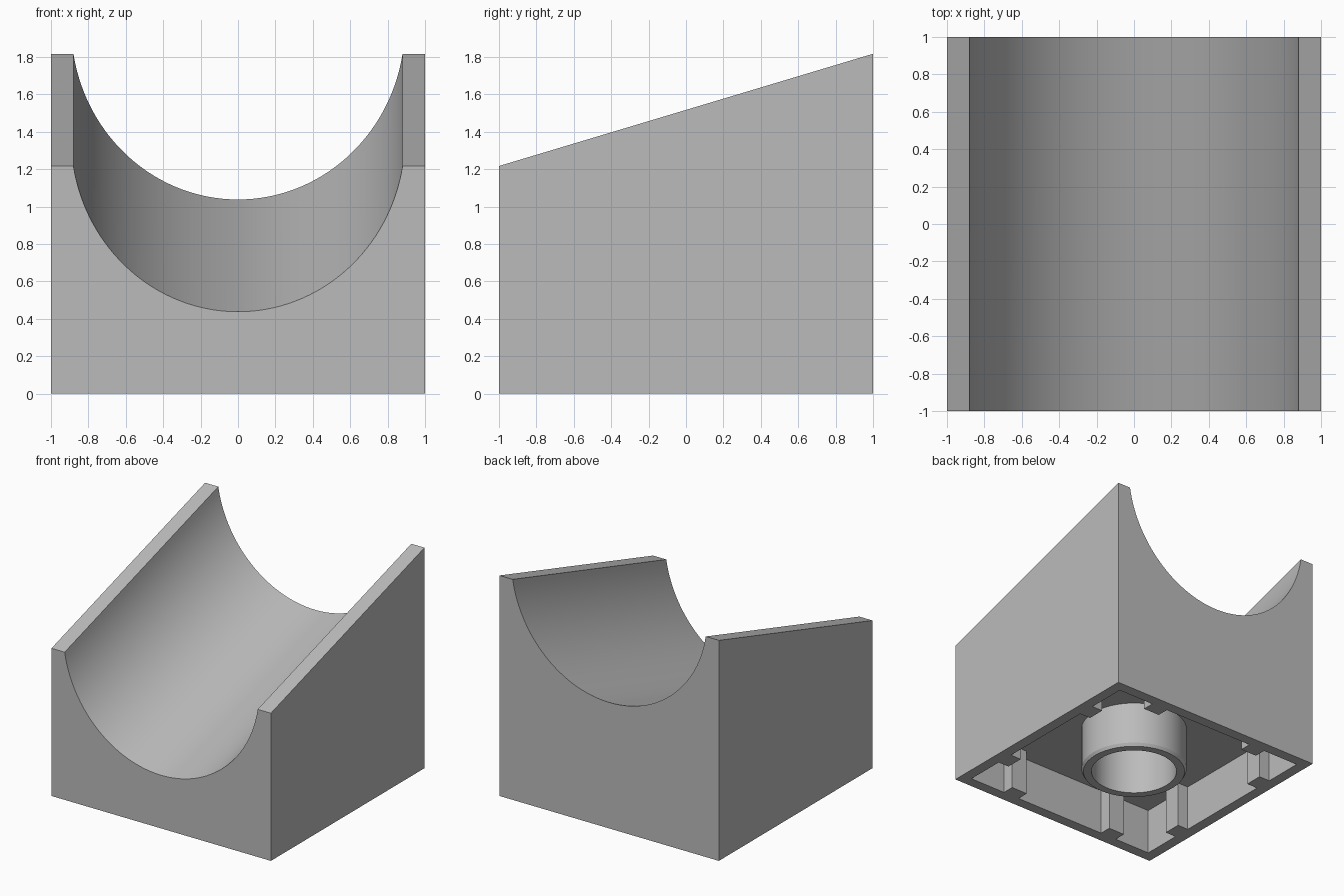
import bpy, bmesh
from math import sin, cos, pi, asin, sqrt

cube = bpy.data.objects.get("Cube")
if cube:
    bpy.data.objects.remove(cube, do_unlink=True)

WALL, CEILING = 0.09, 0.385       # underside wall thickness and cavity height
RISE = 0.6                        # climb of the slope from front to back
LOW, LIP, RADIUS = 1.217, 0.88, 0.892
SLANT = sqrt(1 + (RISE / 2) ** 2)

gray = bpy.data.materials.new("light gray")
gray.use_nodes = True
gray.diffuse_color = (0.5, 0.5, 0.5, 1)
gray.node_tree.nodes["Principled BSDF"].inputs["Base Color"].default_value = (0.5, 0.5, 0.5, 1)


def finish(bm, name):
    bmesh.ops.recalc_face_normals(bm, faces=bm.faces)
    mesh = bpy.data.meshes.new(name)
    bm.to_mesh(mesh)
    bm.free()
    mesh.materials.append(gray)
    obj = bpy.data.objects.new(name, mesh)
    bpy.context.collection.objects.link(obj)
    return obj


def box(name, low, high):
    bm = bmesh.new()
    bmesh.ops.create_cube(bm, size=1)
    for v in bm.verts:
        v.co = [a + (c + 0.5) * (b - a) for a, b, c in zip(low, high, v.co)]
    return finish(bm, name)


def activate(obj):
    bpy.ops.object.select_all(action='DESELECT')
    obj.select_set(True)
    bpy.context.view_layer.objects.active = obj


def smooth(obj):
    activate(obj)
    bpy.ops.object.shade_smooth_by_angle(angle=pi / 6)


# Sloped block with a round trough running up the slope
half = asin(LIP / RADIUS)
centre = LOW + RADIUS * cos(half) * SLANT
steps = 64
arc = [half * (1 - 2 * i / steps) for i in range(steps + 1)]
profile = [(-1, 0), (1, 0), (1, LOW)]
profile += [(RADIUS * sin(a), centre - RADIUS * cos(a) * SLANT) for a in arc]
profile += [(-1, LOW)]
bm = bmesh.new()
front = [bm.verts.new((x, -1, z)) for x, z in profile]
back = [bm.verts.new((x, 1, z + RISE if z > 0 else 0)) for x, z in profile]
bm.faces.new(front)
bm.faces.new(back)
for i in range(len(profile)):
    j = (i + 1) % len(profile)
    bm.faces.new((front[i], front[j], back[j], back[i]))
block = finish(bm, "trough_block")

# Hollow underside
inner = 1 - WALL
cutter = box("cavity_cutter", (-inner, -inner, -0.2), (inner, inner, CEILING))
cutter.hide_render = True
activate(block)
cut = block.modifiers.new("cavity", 'BOOLEAN')
cut.operation, cut.solver, cut.object = 'DIFFERENCE', 'EXACT', cutter
bpy.ops.object.modifier_apply(modifier=cut.name)
bpy.data.objects.remove(cutter, do_unlink=True)
smooth(block)

# Two gripping ribs on each inner wall
for wall in range(4):
    for side in (-0.5, 0.5):
        rib = box("grip_rib", (side - 0.075, -inner, 0), (side + 0.075, -inner + 0.1, CEILING))
        rib.rotation_euler.z = wall * pi / 2

# Central tube, turned from a profile with a bevelled rim
section = [(0.335, CEILING), (0.335, 0), (0.4, 0), (0.415, 0.025), (0.415, CEILING)]
bm = bmesh.new()
turns = 48
rings = [[bm.verts.new((r * cos(2 * pi * k / turns), r * sin(2 * pi * k / turns), z))
          for k in range(turns)] for r, z in section]
for a, b in zip(rings, rings[1:]):
    for k in range(turns):
        n = (k + 1) % turns
        bm.faces.new((a[k], a[n], b[n], b[k]))
smooth(finish(bm, "centre_tube"))
